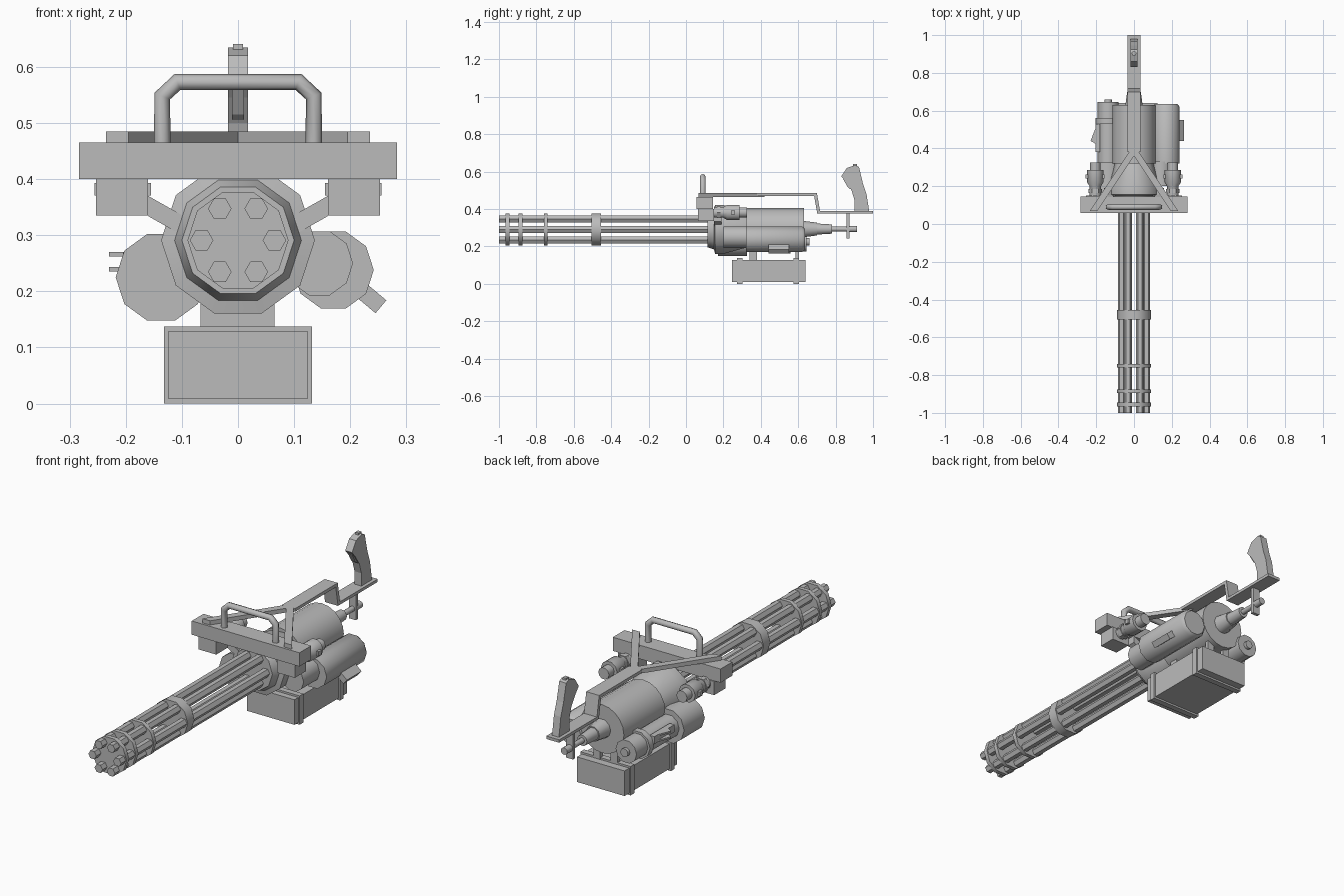
import bpy, bmesh, math
from mathutils import Vector, Matrix

if "Cube" in bpy.data.objects:
    bpy.data.objects.remove(bpy.data.objects["Cube"], do_unlink=True)

GREY = (0.5, 0.5, 0.5, 1)
metal = bpy.data.materials.new("gun_grey")
metal.use_nodes = True
metal.diffuse_color = GREY
metal.node_tree.nodes["Principled BSDF"].inputs["Base Color"].default_value = GREY
AXIS = 0.291  # height of the barrel axis


def finish(name, bm, smooth=False):
    bmesh.ops.recalc_face_normals(bm, faces=bm.faces)
    mesh = bpy.data.meshes.new(name)
    bm.to_mesh(mesh)
    bm.free()
    mesh.materials.append(metal)
    ob = bpy.data.objects.new(name, mesh)
    bpy.context.collection.objects.link(ob)
    if smooth:
        bpy.ops.object.select_all(action="DESELECT")
        ob.select_set(True)
        bpy.context.view_layer.objects.active = ob
        bpy.ops.object.shade_smooth_by_angle(angle=math.radians(40))
    return ob


def box(name, xs, ys, zs, turn=0):
    """Box from its extents, optionally turned about the y axis."""
    bm = bmesh.new()
    bmesh.ops.create_cube(bm, size=1)
    size = [b - a for a, b in (xs, ys, zs)]
    mid = [(a + b) / 2 for a, b in (xs, ys, zs)]
    bm.transform(Matrix.Translation(mid) @ Matrix.Rotation(turn, 4, "Y")
                 @ Matrix.Diagonal((*size, 1)))
    return finish(name, bm)


def lathe(name, x, z, profile, sides=10):
    """Closed turned solid along y; profile is (y, radius) pairs."""
    bm = bmesh.new()
    rings = []
    for y, r in profile:
        rings.append([bm.verts.new((x + r * math.cos(t), y, z + r * math.sin(t)))
                      for t in (math.tau * i / sides for i in range(sides))])
    for a, b in zip(rings, rings[1:]):
        for i in range(sides):
            j = (i + 1) % sides
            bm.faces.new((a[i], a[j], b[j], b[i]))
    bm.faces.new(rings[0])
    bm.faces.new(rings[-1])
    return finish(name, bm, True)


def prism(name, points, depth):
    """Extrude a closed loop of 3D points along a vector."""
    bm = bmesh.new()
    face = bm.faces.new([bm.verts.new(p) for p in points])
    out = bmesh.ops.extrude_face_region(bm, geom=[face], use_keep_orig=True)
    moved = [g for g in out["geom"] if isinstance(g, bmesh.types.BMVert)]
    bmesh.ops.translate(bm, verts=moved, vec=Vector(depth))
    return finish(name, bm)


def side_prism(name, yz, half):
    return prism(name, [(-half, y, z) for y, z in yz], (2 * half, 0, 0))


# Rotating barrel cluster and its clamp plates
for i in range(6):
    a = math.tau * i / 6
    lathe(f"barrel_{i + 1}", 0.065 * math.cos(a), AXIS + 0.065 * math.sin(a),
          [(-1, 0.021), (0.13, 0.021)], 6)
for i, (y, w) in enumerate([(-0.955, 0.02), (-0.885, 0.02), (-0.75, 0.02), (-0.48, 0.05)]):
    lathe(f"barrel_clamp_{i + 1}", 0, AXIS, [(y - w / 2, 0.09), (y + w / 2, 0.09)])

# Receiver, motor body and rear shaft
lathe("receiver_housing", 0, AXIS, [(0.115, 0.1), (0.15, 0.113), (0.155, 0.137),
                                    (0.2, 0.137), (0.33, 0.1)])
lathe("main_body", 0, AXIS, [(0.32, 0.115), (0.63, 0.115)], 20)
lathe("rear_shaft", 0, 0.293, [(0.62, 0.047), (0.7, 0.036), (0.7, 0.031), (0.78, 0.026),
                               (0.78, 0.013), (0.87, 0.013), (0.87, 0.017), (0.915, 0.017)])

# Left side motor
lathe("left_motor", 0.17, 0.238, [(0.32, 0.072), (0.62, 0.072), (0.635, 0.06)])
lathe("left_motor_nose", 0.145, 0.25, [(0.2, 0.06), (0.33, 0.06)])
box("left_motor_lug", (0.215, 0.26), (0.44, 0.55), (0.172, 0.202), math.radians(40))

# Right side motor, stepped, with ribbed lug
lathe("right_motor", -0.137, 0.225, [(0.17, 0.081), (0.325, 0.081), (0.325, 0.055), (0.53, 0.055),
                                     (0.53, 0.066), (0.56, 0.066), (0.56, 0.055), (0.645, 0.055),
                                     (0.645, 0.02), (0.66, 0.02)])
box("right_motor_lug", (-0.205, -0.18), (0.38, 0.53), (0.235, 0.27))
for z in (0.235, 0.262):
    prism("right_motor_rib", [(-0.195, 0.42, z), (-0.23, 0.44, z), (-0.195, 0.53, z)], (0, 0, 0.008))

# Ammunition box with bands and mounts
box("ammo_box", (-0.125, 0.125), (0.245, 0.64), (0.009, 0.128))
for y in (0.288, 0.59):
    box("ammo_box_band", (-0.132, 0.132), (y - 0.014, y + 0.014), (0, 0.137))
box("front_box_mount", (-0.067, 0.065), (0.34, 0.38), (0.12, 0.2))
for x in (-0.045, 0.045):
    box("rear_box_mount", (x - 0.018, x + 0.018), (0.585, 0.605), (0.12, 0.21))

# Cross beam with paired brackets, couplings and struts
box("cross_beam", (-0.283, 0.283), (0.057, 0.145), (0.4, 0.465))
for s, side in ((-1, "right"), (1, "left")):
    box(side + "_bracket", sorted((s * 0.16, s * 0.253)), (0.065, 0.15), (0.335, 0.4))
    lathe(side + "_coupling", s * 0.205, 0.382,
          [(0.15, 0.03), (0.2, 0.03), (0.22, 0.043), (0.285, 0.043),
           (0.285, 0.028), (0.325, 0.028)])
    lathe(side + "_coupling_nut", s * 0.205, 0.382, [(0.165, 0.036), (0.185, 0.036)], 6)
    box(side + "_pin", sorted((s * 0.155, s * 0.256)), (0.24, 0.262), (0.371, 0.393))
    prism(side + "_strut", [(s * 0.16, 0.15, 0.37), (s * 0.16, 0.15, 0.334),
                            (s * 0.1, 0.15, 0.3), (s * 0.1, 0.15, 0.336)], (0, 0.04, 0))
    prism(side + "_frame_leg", [(s * 0.235, 0.068, 0.465), (s * 0.195, 0.068, 0.465),
                                (0, 0.36, 0.465), (0, 0.42, 0.465)], (0, 0, 0.02))

# Stepped frame bar carrying the rear grip
side_prism("frame_bar", [(0.38, 0.47), (0.685, 0.47), (0.702, 0.375), (1, 0.375),
                         (1, 0.389), (0.717, 0.389), (0.7, 0.485), (0.38, 0.485)], 0.034)
box("shaft_hanger", (-0.018, 0.018), (0.858, 0.874), (0.243, 0.38))

# Rear grip, trigger and button
side_prism("rear_grip", [(0.9, 0.385), (0.98, 0.385), (0.965, 0.48), (0.945, 0.54), (0.925, 0.625),
                         (0.905, 0.635), (0.86, 0.62), (0.83, 0.575), (0.855, 0.545),
                         (0.885, 0.5), (0.9, 0.45)], 0.018)
side_prism("trigger", [(0.88, 0.505), (0.866, 0.515), (0.84, 0.56), (0.87, 0.56)], 0.011)
box("grip_button", (-0.009, 0.009), (0.893, 0.913), (0.62, 0.641))

# Carrying handle: bent tube on the beam
curve = bpy.data.curves.new("carry_handle_path", "CURVE")
curve.dimensions = "3D"
curve.bevel_depth = 0.015
curve.bevel_resolution = 2
half = [(0.135, 0.46), (0.135, 0.548), (0.108, 0.573)]
path = [(-x, z) for x, z in half] + half[::-1]
spline = curve.splines.new("POLY")
spline.points.add(len(path) - 1)
for p, (x, z) in zip(spline.points, path):
    p.co = (x, 0.09, z, 1)
spline.use_smooth = True
curve.materials.append(metal)
handle = bpy.data.objects.new("carry_handle", curve)
bpy.context.collection.objects.link(handle)
